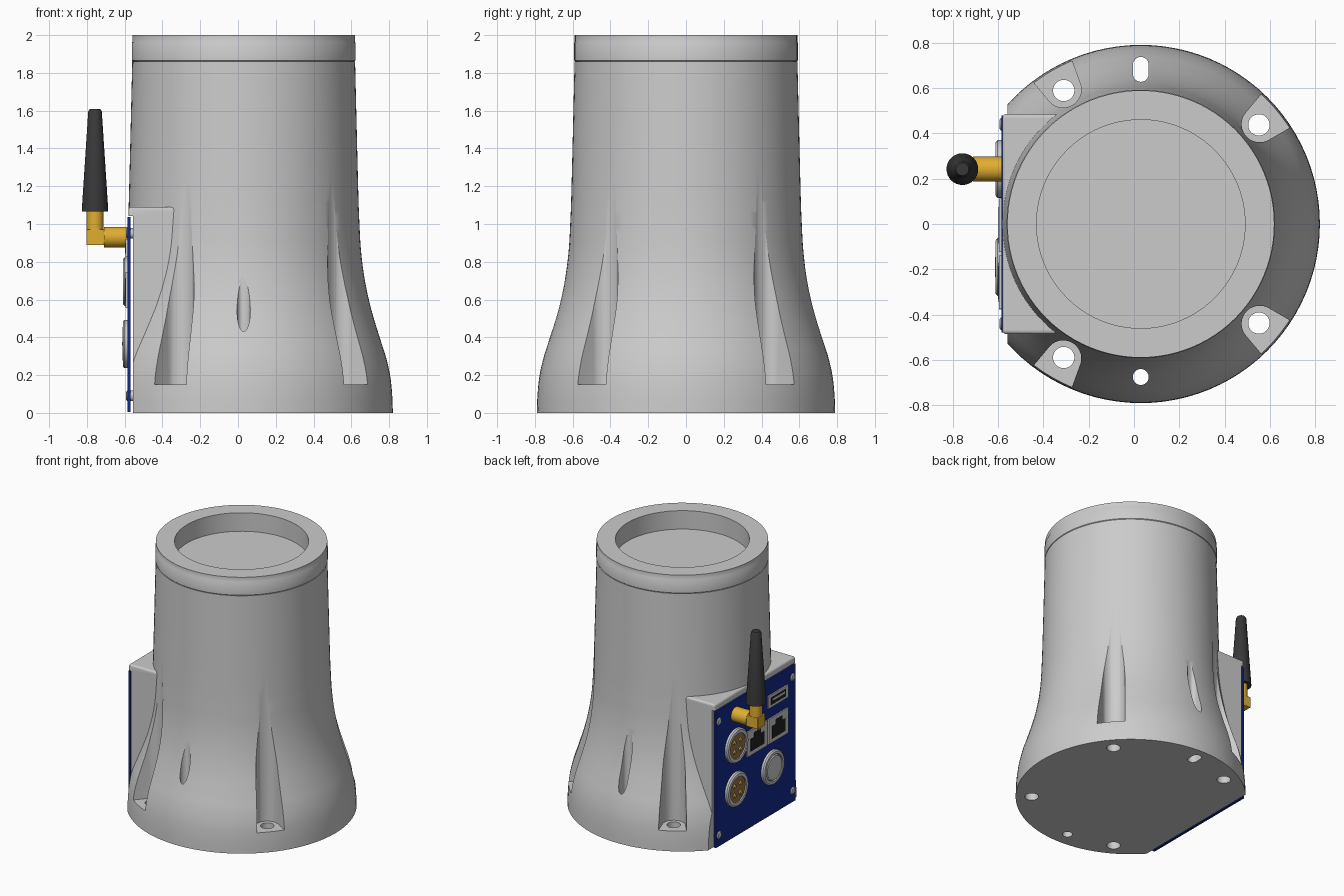
import bpy, bmesh, math
from mathutils import Matrix, Vector

if "Cube" in bpy.data.objects:
    bpy.data.objects.remove(bpy.data.objects["Cube"])

CX = 0.03          # axis of the round body
PX = -0.585        # front face of the panel


def mat(name, rgb):
    m = bpy.data.materials.new(name)
    m.diffuse_color = (*rgb, 1)
    m.use_nodes = True
    m.node_tree.nodes["Principled BSDF"].inputs["Base Color"].default_value = m.diffuse_color
    return m


BLUE = mat("panel_blue", (0.006, 0.022, 0.26))
GOLD = mat("gold", (0.75, 0.42, 0.03))
BLACK = mat("rubber_black", (0.04, 0.04, 0.042))
DARK = mat("socket_dark", (0.015, 0.015, 0.015))
BROWN = mat("insulator_brown", (0.30, 0.17, 0.08))


def finish(name, bm, material=None, matrix=None):
    bmesh.ops.remove_doubles(bm, verts=bm.verts, dist=1e-5)
    bmesh.ops.recalc_face_normals(bm, faces=bm.faces)
    if matrix:
        bm.transform(matrix)
    me = bpy.data.meshes.new(name)
    bm.to_mesh(me)
    bm.free()
    ob = bpy.data.objects.new(name, me)
    bpy.context.collection.objects.link(ob)
    if material:
        me.materials.append(material)
    return ob


def activate(ob):
    bpy.ops.object.select_all(action='DESELECT')
    ob.select_set(True)
    bpy.context.view_layer.objects.active = ob


def smooth(ob, angle=32):
    activate(ob)
    bpy.ops.object.shade_smooth_by_angle(angle=math.radians(angle))
    return ob


def lathe(name, profile, loc, axis='Z', n=32, closed=False, material=None):
    """Revolve (radius, height) points; axis 'X' makes it point to -x."""
    bm = bmesh.new()
    rings = [[bm.verts.new((r * math.cos(2 * math.pi * i / n), r * math.sin(2 * math.pi * i / n), z))
              for i in range(n)] if r > 0 else [bm.verts.new((0, 0, z))] * n for r, z in profile]
    pairs = list(zip(rings, rings[1:])) + ([(rings[-1], rings[0])] if closed else [])
    for a, b in pairs:
        for i in range(n):
            j = (i + 1) % n
            bm.faces.new(list(dict.fromkeys((a[i], a[j], b[j], b[i]))))
    rot = Matrix.Rotation(-math.pi / 2, 4, 'Y') if axis == 'X' else Matrix()
    return smooth(finish(name, bm, material, Matrix.Translation(loc) @ rot))


def rod(name, r1, r2, h, loc, axis='Z', n=32, material=None):
    return lathe(name, [(0, 0), (r1, 0), (r2, h), (0, h)], loc, axis, n, False, material)


def box(name, lo, hi, material=None, bevel=0):
    bm = bmesh.new()
    bmesh.ops.create_cube(bm, size=1)
    lo, hi = Vector(lo), Vector(hi)
    for v in bm.verts:
        v.co = [(lo[i] + hi[i]) / 2 + v.co[i] * (hi[i] - lo[i]) for i in range(3)]
    if bevel:
        bmesh.ops.bevel(bm, geom=bm.edges[:], offset=bevel, segments=3, affect='EDGES', profile=0.5)
    return finish(name, bm, material)


def prism(name, pts, z0, z1, matrix):
    bm = bmesh.new()
    f = bm.faces.new([bm.verts.new((x, y, z0)) for x, y in pts])
    ext = bmesh.ops.extrude_face_region(bm, geom=[f])
    bmesh.ops.translate(bm, vec=(0, 0, z1 - z0),
                        verts=[g for g in ext["geom"] if isinstance(g, bmesh.types.BMVert)])
    return finish(name, bm, None, matrix)


def boolean(ob, other, op='DIFFERENCE'):
    other.hide_render = True
    m = ob.modifiers.new("cut", 'BOOLEAN')
    m.operation, m.solver, m.object = op, 'EXACT', other
    activate(ob)
    bpy.ops.object.modifier_apply(modifier=m.name)
    bpy.data.objects.remove(other)


def curve(pts, steps=4):
    """Catmull-Rom through the control points."""
    p = [Vector(q) for q in [pts[0]] + pts + [pts[-1]]]
    out = []
    for a, b, c, d in zip(p, p[1:], p[2:], p[3:]):
        for s in range(steps):
            t = s / steps
            out.append(tuple(0.5 * (2 * b + (c - a) * t + (2 * a - 5 * b + 4 * c - d) * t * t
                                    + (3 * b - a - 3 * c + d) * t ** 3)))
    return out + [pts[-1]]


# flared round body
wall = curve([(0.79, 0), (0.786, 0.1), (0.775, 0.2), (0.752, 0.3), (0.72, 0.4), (0.675, 0.55),
              (0.642, 0.7), (0.622, 0.85), (0.613, 1.0), (0.606, 1.2), (0.59, 1.86)])
body = lathe("body", [(0, 0)] + wall + [(0, 1.86)], (CX, 0, 0), n=96)

# flat-sided housing carrying the panel, with a lip over the panel's top edge
boolean(body, box("housing", (-0.58, -0.485, -0.1), (0.0, 0.485, 1.09), bevel=0.015), 'UNION')
boolean(body, box("base_trim", (-1, -1, -0.3), (1, 1, 0)))
boolean(body, box("panel_recess", (-1, -1, -0.1), (-0.557, 1, 1.043)))

# four vertical bolt grooves with flat pads and bolt holes
groove = [(0.08 * math.cos(math.radians(a)), 0.08 * math.sin(math.radians(a)))
          for a in range(105, 256, 10)] + [(0.25, -0.125), (0.25, 0.125)]
for deg in (40, 120, 240, 320):
    a = math.radians(deg)
    place = Matrix.Translation((CX, 0, 0)) @ Matrix.Rotation(a, 4, 'Z') @ Matrix.Translation((0.685, 0, 0))
    boolean(body, prism("groove_cutter", groove, 0.15, 1.5, place))
    boolean(body, rod("bolt_cutter", 0.047, 0.047, 0.4,
                      (CX + 0.68 * math.cos(a), 0.68 * math.sin(a), -0.1)))

# locating hole at the front and slot at the back, breaking out through the flare
boolean(body, rod("pin_cutter", 0.035, 0.035, 1.2, (CX, -0.675, -0.1)))
slot = [(0.035 * math.cos(math.radians(a)), (0.02 if a < 180 else -0.02) + 0.035 * math.sin(math.radians(a)))
        for a in range(0, 360, 15)]
boolean(body, prism("slot_cutter", slot, -0.1, 1.1, Matrix.Translation((CX, 0.682, 0))))
smooth(body)

# top ring around the shallow recess
lathe("top_ring", [(0.46, 1.86), (0.586, 1.86), (0.592, 1.866), (0.592, 1.96), (0.589, 1.965),
                   (0.589, 2.0), (0.46, 2.0)], (CX, 0, 0), n=96, closed=True)

# connector panel and its corner screws
box("panel", (PX, -0.478, 0.004), (-0.568, 0.478, 1.037), BLUE)
for y in (-0.44, 0.44):
    for z in (0.09, 0.95):
        lathe("panel_screw", [(0, 0), (0.028, 0), (0.028, 0.037), (0.02, 0.043), (0, 0.043)],
              (-0.55, y, z), 'X', 24)

# two round multi-pin connectors
for z in (0.365, 0.695):
    y = 0.243
    lathe("connector_shell", [(0.095, 0), (0.128, 0), (0.128, 0.016), (0.118, 0.025), (0.095, 0.025)],
          (PX, y, z), 'X', 40, True)
    rod("connector_insert", 0.096, 0.096, 0.016, (PX, y, z), 'X', 40, BROWN)
    for k in range(4):
        a = math.pi / 4 + k * math.pi / 2
        rod("connector_pin", 0.016, 0.013, 0.01,
            (PX - 0.015, y + 0.05 * math.cos(a), z + 0.05 * math.sin(a)), 'X', 12, GOLD)

# round push button
lathe("button_collar", [(0.1, 0), (0.128, 0), (0.128, 0.016), (0.118, 0.025), (0.1, 0.025)],
      (PX, -0.19, 0.365), 'X', 40, True)
lathe("button_cap", [(0, 0), (0.096, 0), (0.096, 0.018), (0.088, 0.026), (0, 0.028)],
      (PX, -0.19, 0.365), 'X', 40)

# two network sockets: grey frame, dark opening with a latch notch
for y in (-0.005, -0.26):
    z = 0.65
    box("network_frame", (PX - 0.01, y - 0.118, z - 0.095), (PX, y + 0.118, z + 0.095))
    box("network_opening", (PX - 0.012, y - 0.08, z - 0.065), (PX - 0.002, y + 0.08, z + 0.03), DARK)
    box("network_latch_notch", (PX - 0.012, y - 0.04, z + 0.03), (PX - 0.002, y + 0.04, z + 0.065), DARK)

# flat data socket
box("data_frame", (PX - 0.01, -0.375, 0.825), (PX, -0.14, 0.92))
box("data_opening", (PX - 0.012, -0.345, 0.845), (PX - 0.002, -0.17, 0.9), DARK)
box("data_tongue", (PX - 0.014, -0.33, 0.872), (PX - 0.002, -0.185, 0.888))

# antenna with right-angle gold fitting
AX, AY = -0.757, 0.242
rod("antenna_stub", 0.055, 0.055, 0.13, (-0.58, AY, 0.93), 'X', 32, GOLD)
box("antenna_elbow", (-0.803, AY - 0.046, 0.888), (-0.708, AY + 0.046, 0.972), GOLD, 0.004)
rod("antenna_neck", 0.045, 0.045, 0.1, (AX, AY, 0.968), material=GOLD)
lathe("antenna_whip", [(0, 1.065), (0.07, 1.065), (0.07, 1.075), (0.036, 1.595), (0.028, 1.608), (0, 1.608)],
      (AX, AY, 0), n=32, material=BLACK)
